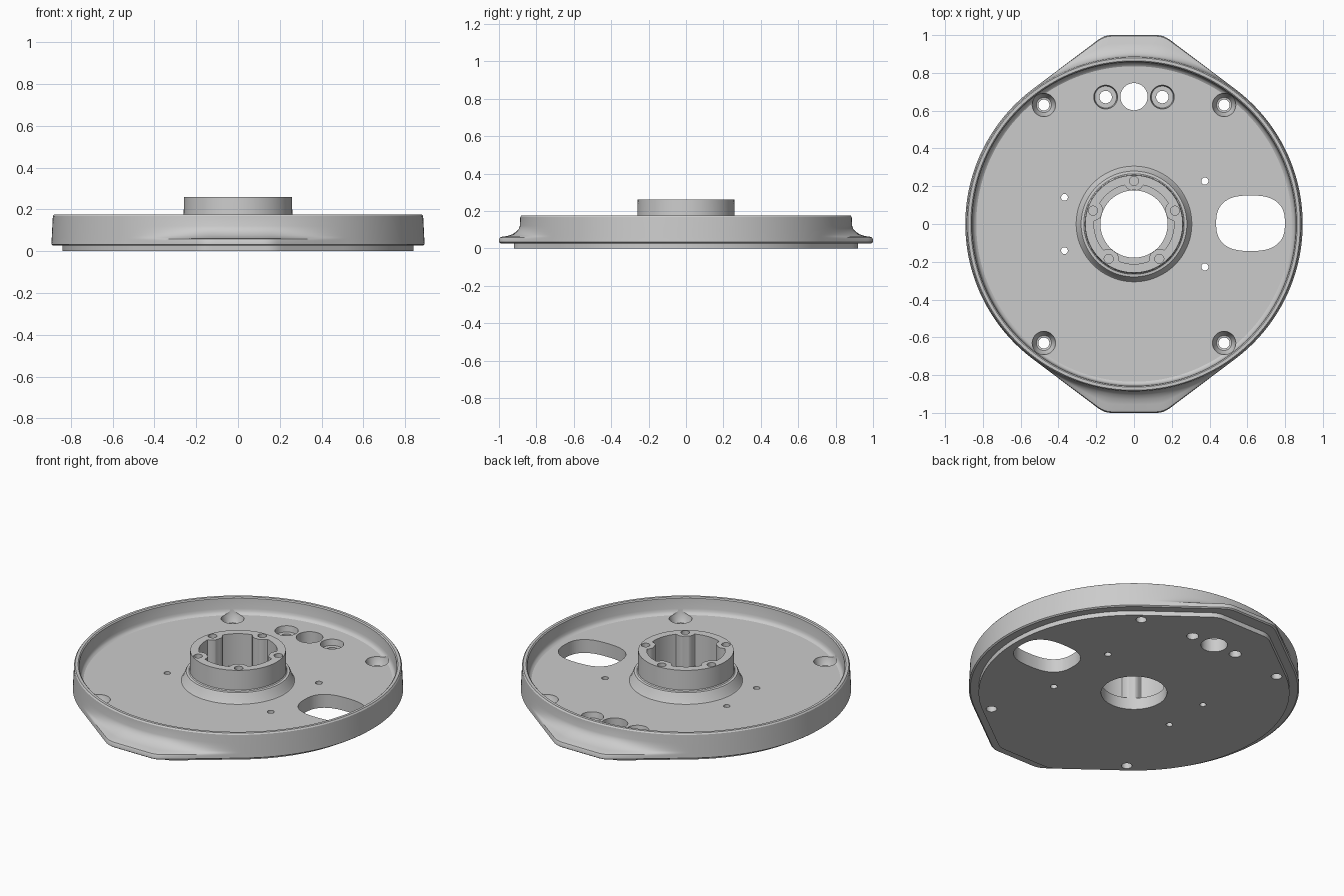
import bpy, bmesh
from math import sin, cos, pi, radians, sqrt, atan2

STEPS = 360
FLOOR = 0.08
HUB_TOP = 0.26
BORE = 0.178
BOSS_PITCH = 0.228
BOSS_RADIUS = 0.053

if "Cube" in bpy.data.objects:
    bpy.data.objects.remove(bpy.data.objects["Cube"], do_unlink=True)


def smooth_min(a, b, k):
    h = max(k - abs(a - b), 0) / k
    return min(a, b) - h * h * k / 4


def eared_outline(angle, radius, reach):
    """Circle with a flat-ended ear at front and back, joined by tangents."""
    off = abs(atan2(cos(angle), abs(sin(angle))))
    tangent = radians(37)
    if off >= tangent:
        return radius
    return smooth_min(reach / cos(off), radius / cos(tangent - off), 0.025)


def hub_inner(angle):
    """Inner hub wall with five rounded screw bosses standing inwards."""
    pitch = 2 * pi / 5
    d = (angle - pi / 2 + pitch / 2) % pitch - pitch / 2
    wall = 0.212
    side = BOSS_PITCH * sin(d)
    if abs(side) < BOSS_RADIUS:
        wall = min(wall, BOSS_PITCH * cos(d) - sqrt(BOSS_RADIUS ** 2 - side ** 2))
    return max(wall, BORE + 0.001)


def section(angle):
    """Closed radial section of the casting: (radius, height) pairs."""
    lip = eared_outline(angle, 0.84, 0.92)
    ear = eared_outline(angle, 0.893, 1.0) - 0.893
    # bottom lip and flange, sweeping up into the outer wall
    pts = [(BORE, 0), (lip, 0), (lip, 0.027), (0.885 + ear, 0.027), (0.893 + ear, 0.033)]
    sweep = [(1, 0.05), (0.96, 0.058), (0.85, 0.062), (0.6, 0.066), (0.35, 0.075),
             (0.15, 0.09), (0.04, 0.105), (0, 0.12)]
    pts += [(0.893 - 0.05 * (z - 0.03) + ear * f, z) for f, z in sweep]
    # rim and inside wall
    pts += [(0.886, 0.168), (0.88, 0.176), (0.864, 0.176), (0.858, 0.17), (0.854, 0.11),
            (0.851, 0.096), (0.845, 0.086), (0.835, FLOOR), (0.83, FLOOR)]
    # floor, stepped collar and hub
    pts += [(0.312, FLOOR), (0.306, FLOOR), (0.3, 0.086), (0.285, 0.13), (0.28, 0.137),
            (0.266, 0.139), (0.261, 0.144), (0.258, HUB_TOP)]
    inner = hub_inner(angle)
    pts += [(inner, HUB_TOP), (inner, 0.07), (BORE, 0.07)]
    return pts


def object_from(bm, name):
    bmesh.ops.recalc_face_normals(bm, faces=bm.faces[:])
    mesh = bpy.data.meshes.new(name)
    bm.to_mesh(mesh)
    bm.free()
    obj = bpy.data.objects.new(name, mesh)
    bpy.context.collection.objects.link(obj)
    return obj


def make_casting():
    bm = bmesh.new()
    rows = []
    for i in range(STEPS):
        a = 2 * pi * i / STEPS
        rows.append([bm.verts.new((r * cos(a), r * sin(a), z)) for r, z in section(a)])
    n = len(rows[0])
    for i in range(STEPS):
        p, q = rows[i], rows[(i + 1) % STEPS]
        for j in range(n):
            k = (j + 1) % n
            bm.faces.new((p[j], q[j], q[k], p[k]))
    return object_from(bm, "flanged_housing")


def add_cutter(bm, x, y, levels, sides=32, half=(1, 1), power=2):
    """Stacked-ring solid; levels are (scale, height) pairs."""
    rings = []
    for r, z in levels:
        ring = []
        for i in range(sides):
            a = 2 * pi * (i + 0.5) / sides
            c, s = cos(a), sin(a)
            m = r / (abs(c) ** power + abs(s) ** power) ** (1 / power)
            ring.append(bm.verts.new((x + half[0] * m * c, y + half[1] * m * s, z)))
        rings.append(ring)
    for lo, hi in zip(rings, rings[1:]):
        for i in range(sides):
            j = (i + 1) % sides
            bm.faces.new((lo[i], lo[j], hi[j], hi[i]))
    bm.faces.new(rings[0][::-1])
    bm.faces.new(rings[-1])


def through(r):
    return [(r, -0.05), (r, 0.13)]


def make_cutters():
    bm = bmesh.new()
    for sx in (-1, 1):
        # countersunk corner holes
        for sy in (-1, 1):
            add_cutter(bm, sx * 0.477, sy * 0.63,
                       [(0.029, -0.05), (0.029, 0.035), (0.04, 0.037), (0.062, 0.075), (0.062, 0.13)])
        # counterbored pair at the back
        add_cutter(bm, sx * 0.15, 0.672,
                   [(0.033, -0.05), (0.033, 0.045), (0.058, 0.045), (0.064, 0.085), (0.064, 0.13)])
        # small pin holes beside the hub
        add_cutter(bm, 0.375, sx * 0.227, through(0.019), 20)
        add_cutter(bm, -0.368, sx * 0.141, through(0.018), 20)
    # round and oval openings
    add_cutter(bm, 0, 0.674, through(0.072), 48)
    add_cutter(bm, 0.617, 0.004, through(1), 72, (0.182, 0.147), 2.6)
    # blind screw holes in the hub bosses
    for k in range(5):
        a = pi / 2 + k * 2 * pi / 5
        add_cutter(bm, BOSS_PITCH * cos(a), BOSS_PITCH * sin(a),
                   [(0.024, 0.14), (0.024, HUB_TOP + 0.05)], 20)
    return object_from(bm, "hole_cutters")


housing = make_casting()
cutters = make_cutters()
cutters.hide_render = True

# cut all holes
cut = housing.modifiers.new("holes", 'BOOLEAN')
cut.operation = 'DIFFERENCE'
cut.solver = 'EXACT'
cut.object = cutters
for o in bpy.context.selected_objects:
    o.select_set(False)
bpy.context.view_layer.objects.active = housing
housing.select_set(True)
bpy.ops.object.modifier_apply(modifier=cut.name)
bpy.data.objects.remove(cutters, do_unlink=True)

# grey metal
grey = bpy.data.materials.new("grey_metal")
grey.use_nodes = True
colour = (0.6, 0.6, 0.6, 1)
grey.diffuse_color = colour
grey.node_tree.nodes["Principled BSDF"].inputs["Base Color"].default_value = colour
housing.data.materials.clear()
housing.data.materials.append(grey)
bpy.ops.object.shade_smooth_by_angle(angle=radians(30))
